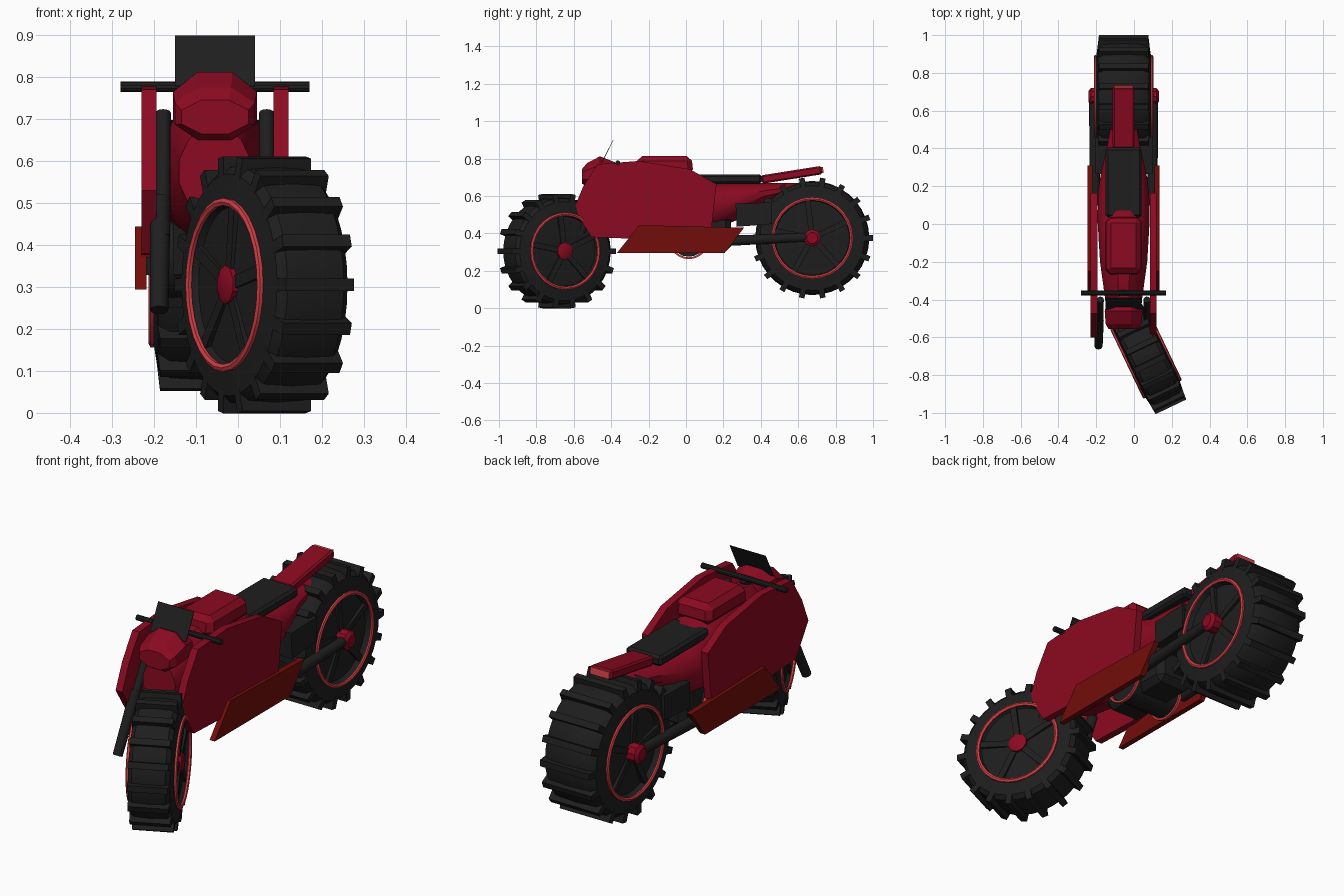
import bpy, bmesh, math
from mathutils import Matrix, Vector

if "Cube" in bpy.data.objects:
    bpy.data.objects.remove(bpy.data.objects["Cube"])

CX = -0.055  # centre line of the frame


def mat(name, rgb):
    m = bpy.data.materials.new(name)
    m.diffuse_color = (*rgb, 1)
    m.use_nodes = True
    m.node_tree.nodes["Principled BSDF"].inputs["Base Color"].default_value = m.diffuse_color
    return m


RED = mat("crimson", (0.26, 0.003, 0.015))
BLACK = mat("black", (0.013, 0.013, 0.013))
RUST = mat("dark rust", (0.17, 0.004, 0.003))
PINK = mat("light red", (0.66, 0.05, 0.06))


def finish(bm, name, m, smooth=True, matrix=None):
    if matrix is not None:
        bm.transform(matrix)
    bmesh.ops.recalc_face_normals(bm, faces=bm.faces)
    me = bpy.data.meshes.new(name)
    bm.to_mesh(me)
    bm.free()
    me.materials.append(m)
    o = bpy.data.objects.new(name, me)
    bpy.context.collection.objects.link(o)
    if smooth:
        bpy.context.view_layer.objects.active = o
        for x in bpy.context.selected_objects:
            x.select_set(False)
        o.select_set(True)
        bpy.ops.object.shade_smooth_by_angle(angle=math.radians(35))
    return o


def box(name, c, size, m, rot=None, bevel=0, top=1.0):
    bm = bmesh.new()
    bmesh.ops.create_cube(bm, size=1)
    for v in bm.verts:
        if v.co.z > 0:
            v.co.x *= top
            v.co.y *= top
    bm.transform(Matrix.Diagonal((*size, 1)))
    if bevel:
        bmesh.ops.bevel(bm, geom=bm.edges[:], offset=bevel, segments=1, affect='EDGES')
    M = Matrix.Translation(c)
    if rot:
        M = M @ Matrix.Rotation(rot, 4, 'X')
    return finish(bm, name, m, False, M)


def rod(name, a, b, r1, r2, m, n=12):
    a, b = Vector(a), Vector(b)
    bm = bmesh.new()
    bmesh.ops.create_cone(bm, cap_ends=True, segments=n, radius1=r1, radius2=r2, depth=(b - a).length)
    M = Matrix.Translation((a + b) / 2) @ (b - a).to_track_quat('Z', 'Y').to_matrix().to_4x4()
    return finish(bm, name, m, True, M)


def plate(name, pts, x, t, m):
    """Side profile (y, z) given thickness along x."""
    bm = bmesh.new()
    f = bm.faces.new([bm.verts.new((x - t / 2, y, z)) for y, z in pts])
    r = bmesh.ops.extrude_face_region(bm, geom=[f])
    for v in r['geom']:
        if isinstance(v, bmesh.types.BMVert):
            v.co.x += t
    return finish(bm, name, m)


def loft(name, stations, m, n=8):
    """Rounded sections: (y, z bottom, z top, half width)."""
    bm = bmesh.new()
    rings = []
    k = math.cos(math.pi / n)
    for y, z0, z1, w in stations:
        ring = []
        for i in range(n):
            a = 2 * math.pi * (i + 0.5) / n
            ring.append(bm.verts.new((CX + w * math.cos(a) / k, y,
                                      (z0 + z1) / 2 + (z1 - z0) / 2 * math.sin(a) / k)))
        rings.append(ring)
    for p, q in zip(rings, rings[1:]):
        for i in range(n):
            bm.faces.new((p[i], p[(i + 1) % n], q[(i + 1) % n], q[i]))
    bm.faces.new(rings[0])
    bm.faces.new(rings[-1])
    return finish(bm, name, m)


def lathe(name, prof, m, M, n=36, closed=False):
    """Spin (x, radius) points about the x axis."""
    bm = bmesh.new()
    vs = [bm.verts.new((x, 0, r)) for x, r in prof]
    es = [bm.edges.new(e) for e in zip(vs, vs[1:])]
    if closed:
        es.append(bm.edges.new((vs[-1], vs[0])))
    bmesh.ops.spin(bm, geom=vs + es, cent=(0, 0, 0), axis=(1, 0, 0), angle=2 * math.pi, steps=n)
    bmesh.ops.remove_doubles(bm, verts=bm.verts, dist=1e-5)
    return finish(bm, name, m, True, M)


def wheel(name, M, R, hw, rim, off, hub):
    # tyre with shallow domed disc
    d = off * 0.88
    half = [(d, 0), (off * 0.8, rim - 0.012), (off - 0.004, rim), (hw, R * 0.86), (hw * 0.8, R - 0.025), (0, R - 0.02)]
    lathe(name + "_tyre", half + [(-x, r) for x, r in half[-2::-1]], BLACK, M)
    # tread lugs
    bm = bmesh.new()
    for i in range(18):
        T = Matrix.Rotation(math.radians(20 * i + 10), 4, 'X') @ Matrix.Translation((0, 0, R - 0.03))
        g = bmesh.ops.create_cube(bm, size=1, matrix=T @ Matrix.Diagonal((hw * 2.04, 0.03, 0.06, 1)))
        inv = T.inverted()
        for v in g['verts']:
            p = inv @ v.co
            if p.z > 0:
                p.x *= 0.95
            v.co = T @ p
    finish(bm, name + "_lugs", BLACK, False, M)
    # spokes on both faces
    bm = bmesh.new()
    for s in (-1, 1):
        for i in range(5):
            T = Matrix.Rotation(2 * math.pi * (i + 0.1) / 5, 4, 'X') @ Matrix.Translation((s * (d - 0.006), 0, rim / 2))
            bmesh.ops.create_cube(bm, size=1, matrix=T @ Matrix.Diagonal((0.022, 0.03, rim, 1)))
    finish(bm, name + "_spokes", BLACK, False, M)
    # rim rings and hubs
    for s in (-1, 1):
        ring = [(s * off + 0.008 * math.cos(a), rim + 0.01 * math.sin(a))
                for a in [k * math.pi / 3 for k in range(6)]]
        lathe(name + "_rim_ring", ring, PINK, M, 28, True)
        lathe(name + "_hub", [(s * d * 0.8, 0.046), (s * hub * 0.93, 0.046), (s * hub, 0.03), (s * hub, 0)], RED, M, 10)


wheel("rear_wheel", Matrix.Translation((CX, 0.675, 0.375)), 0.325, 0.135, 0.21, 0.15, 0.187)
wheel("front_wheel", Matrix.Translation((0.063, -0.69, 0.305)) @ Matrix.Rotation(math.radians(25.5), 4, 'Z'),
      0.308, 0.093, 0.198, 0.106, 0.112)

# central body
loft("body", [(-0.52, 0.47, 0.68, 0.085), (-0.38, 0.42, 0.75, 0.1), (-0.2, 0.40, 0.765, 0.125),
              (0.02, 0.40, 0.74, 0.138), (0.17, 0.43, 0.668, 0.135), (0.27, 0.47, 0.668, 0.12),
              (0.42, 0.56, 0.668, 0.085), (0.6, 0.62, 0.668, 0.055)], RED, 12)

# parts on both sides
panel = [(-0.6, 0.53), (-0.55, 0.65), (-0.473, 0.77), (-0.25, 0.787), (0.02, 0.743), (0.163, 0.663),
         (0.137, 0.43), (-0.25, 0.37), (-0.505, 0.38)]
skirt = [(-0.25, 0.444), (0.31, 0.43), (0.206, 0.294), (-0.37, 0.294)]
for s, side in ((-1, "left"), (1, "right")):
    plate(side + "_fairing", panel, CX + s * 0.157, 0.036, RED).data.shade_smooth()
    plate(side + "_skirt", skirt, CX + s * 0.177, 0.027, RUST)
    rod(side + "_swingarm", (CX + s * 0.15, 0.1, 0.355), (CX + s * 0.16, 0.675, 0.38), 0.029, 0.023, BLACK)
    rod(side + "_fork_tube", (CX + s * 0.123, -0.40, 0.715), (CX + s * 0.125, -0.56, 0.42), 0.018, 0.018, BLACK)
    rod(side + "_fork_leg", (CX + s * 0.13, -0.51, 0.51), (CX + s * 0.133, -0.645, 0.245), 0.025, 0.022, BLACK)
    plate(side + "_side_box", [(0.265, 0.56), (0.46, 0.565), (0.46, 0.45), (0.27, 0.435)],
          CX + s * 0.115, 0.075, BLACK)

# engine with round cover
box("engine", (CX, 0.04, 0.40), (0.2, 0.4, 0.2), BLACK, bevel=0.03)
rod("engine_cover", (CX - 0.125, 0.015, 0.37), (CX + 0.125, 0.015, 0.37), 0.095, 0.095, BLACK, 20)
for s in (-1, 1):
    lathe("engine_ring", [(-0.007, 0.098), (0.007, 0.098), (0.007, 0.108), (-0.007, 0.108)], PINK,
          Matrix.Translation((CX + s * 0.125, 0.015, 0.37)), 24, True)

# tank, seat and tail
box("tank", (CX, -0.115, 0.765), (0.195, 0.31, 0.096), RED, bevel=0.025, top=0.93)
box("seat", (CX, 0.22, 0.69), (0.19, 0.37, 0.05), BLACK, bevel=0.012)
box("tail", (CX, 0.565, 0.713), (0.115, 0.325, 0.045), RED, rot=math.radians(9), bevel=0.008)
box("tail_light", (CX, 0.728, 0.739), (0.1, 0.012, 0.032), PINK, rot=math.radians(9))

# nose cowl
loft("nose_cowl", [(-0.555, 0.665, 0.745, 0.08), (-0.53, 0.65, 0.775, 0.095),
                   (-0.46, 0.65, 0.812, 0.1), (-0.38, 0.67, 0.78, 0.08)], RED).data.shade_flat()

# windscreen and handlebar
box("windscreen", (CX, -0.42, 0.838), (0.19, 0.003, 0.135), BLACK, rot=math.radians(-27))
rod("handlebar", (-0.28, -0.365, 0.777), (0.17, -0.365, 0.777), 0.013, 0.013, BLACK, 10)
rod("steering_stem", (CX, -0.37, 0.77), (CX, -0.44, 0.6), 0.025, 0.025, BLACK)
